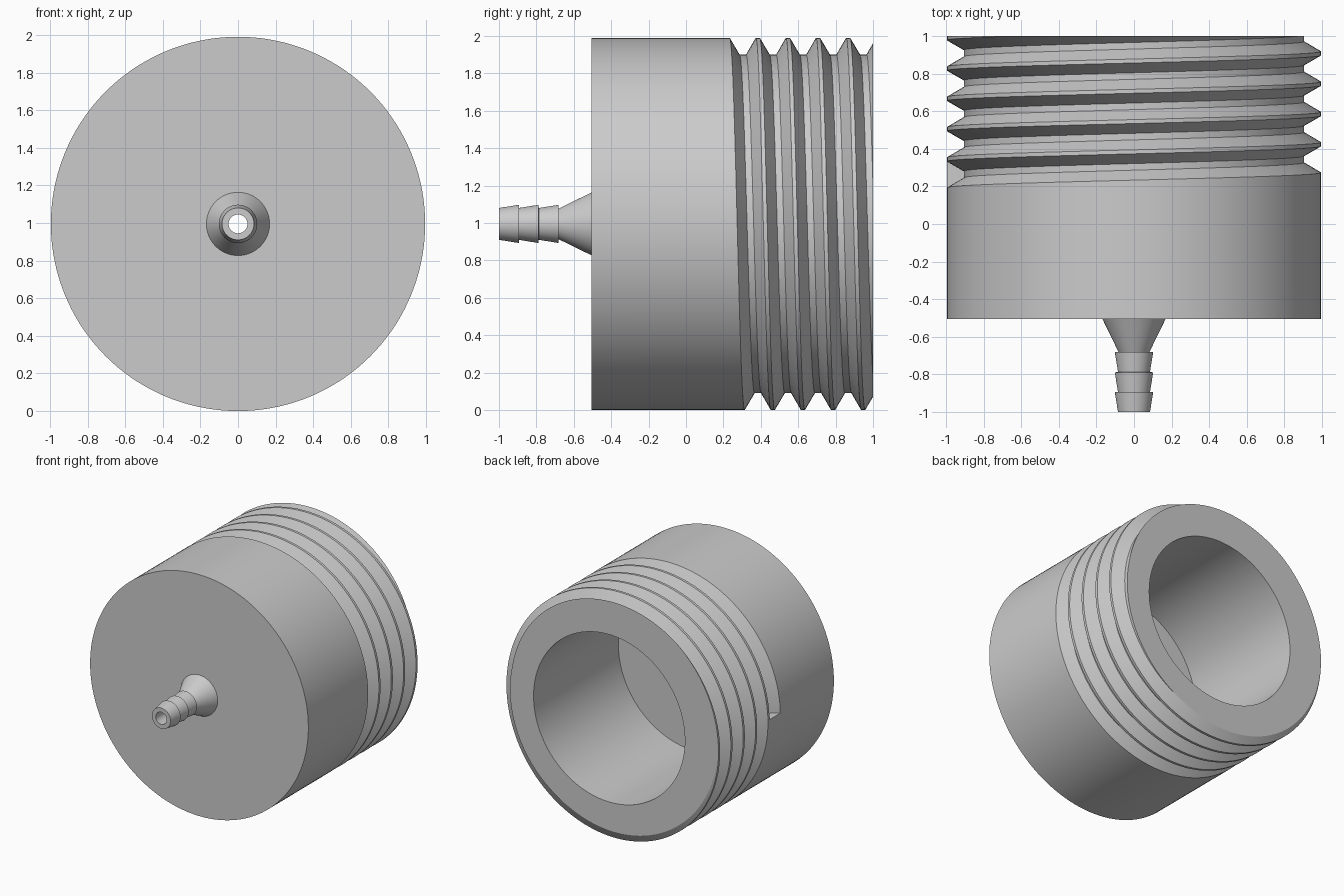
import bpy, bmesh, math

if "Cube" in bpy.data.objects:
    bpy.data.objects.remove(bpy.data.objects["Cube"], do_unlink=True)

SEGMENTS = 144
RADIUS, ROOT, BORE, HOLE = 0.995, 0.905, 0.69, 0.05
FRONT, FLOOR, BACK = -0.505, -0.105, 1.0
PITCH, TURNS, THREAD_START = 0.161, 6, 0.193
# Groove section: offset along the axis, radius
GROOVE = [(0, RADIUS), (0.053, ROOT), (0.088, ROOT), (0.14, RADIUS)]

grey = bpy.data.materials.new("plain grey")
grey.use_nodes = True
colour = (0.6, 0.6, 0.6, 1)
grey.diffuse_color = colour
grey.node_tree.nodes["Principled BSDF"].inputs["Base Color"].default_value = colour


def vert(bm, step, r, y):
    """Point around the long axis, starting at -x and passing over the top."""
    a = 2 * math.pi * step / SEGMENTS
    return bm.verts.new((-r * math.cos(a), y, RADIUS + r * math.sin(a)))


def lathe(bm, profile):
    rings = [[vert(bm, i, r, y) for i in range(SEGMENTS)] for r, y in profile]
    for a, b in zip(rings, rings[1:]):
        for i in range(SEGMENTS):
            j = (i + 1) % SEGMENTS
            bm.faces.new((a[i], a[j], b[j], b[i]))


def finish(bm, name):
    bmesh.ops.recalc_face_normals(bm, faces=bm.faces[:])
    mesh = bpy.data.meshes.new(name)
    bm.to_mesh(mesh)
    bm.free()
    mesh.materials.append(grey)
    obj = bpy.data.objects.new(name, mesh)
    bpy.context.collection.objects.link(obj)
    bpy.ops.object.select_all(action="DESELECT")
    obj.select_set(True)
    bpy.context.view_layer.objects.active = obj
    bpy.ops.object.shade_smooth_by_angle(angle=math.radians(30))


# Outer wall with the helical groove, one column of points per angle step
bm = bmesh.new()
columns = []
for i in range(SEGMENTS + 1):
    start = THREAD_START + PITCH * i / SEGMENTS
    column = [vert(bm, i, RADIUS, FRONT)]
    for k in range(TURNS):
        column += [vert(bm, i, r, start + k * PITCH + dy) for dy, r in GROOVE]
    columns.append(column)
for a, b in zip(columns, columns[1:]):
    for k in range(len(a) - 1):
        if k == 0 and b is columns[-1]:
            # Last wall panel also borders the blunt start of the groove
            first = columns[0]
            bm.faces.new((a[0], b[0], first[1], first[4], b[1], a[1]))
        else:
            bm.faces.new((a[k], b[k], b[k + 1], a[k + 1]))
bm.faces.new(columns[0][1:5])
bmesh.ops.remove_doubles(bm, verts=bm.verts[:], dist=1e-5)

# Trim the thread flat at the open end
bmesh.ops.bisect_plane(bm, geom=bm.verts[:] + bm.edges[:] + bm.faces[:], dist=1e-6,
                       plane_co=(0, BACK, 0), plane_no=(0, 1, 0), clear_outer=True)

# Front wall, through hole and bore, then the rim of the open end
lathe(bm, [(RADIUS, FRONT), (HOLE, FRONT), (HOLE, FLOOR), (BORE, FLOOR), (BORE, BACK)])
bmesh.ops.remove_doubles(bm, verts=bm.verts[:], dist=1e-5)
rim = [e for e in bm.edges if e.is_boundary
       and all(abs(v.co.y - BACK) < 1e-4 for v in e.verts)]
bmesh.ops.triangle_fill(bm, edges=rim, use_beauty=True, normal=(0, 1, 0))
finish(bm, "threaded_cap")

# Barbed hose nozzle: hole, three barbs and a flared base
profile = [(HOLE, FRONT), (HOLE, -1)]
for y in (-1, -0.895, -0.787):
    profile += [(0.085, y), (0.102, y + 0.106)]
profile += [(0.082, -0.681), (0.168, FRONT)]
bm = bmesh.new()
lathe(bm, profile)
finish(bm, "hose_nozzle")
